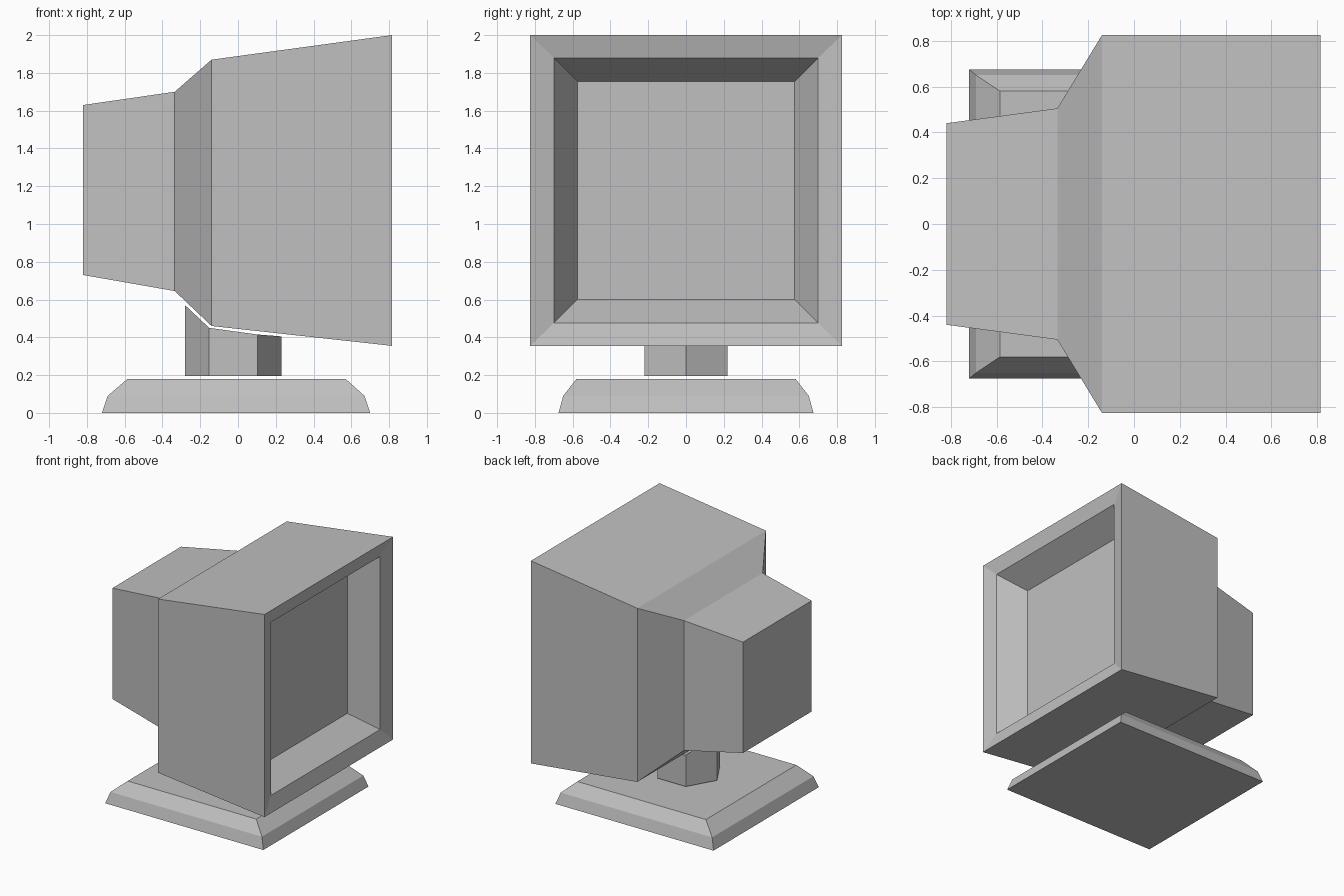
import bpy, bmesh
from math import cos, sin, radians

cube = bpy.data.objects.get("Cube")
if cube:
    bpy.data.objects.remove(cube, do_unlink=True)

grey = bpy.data.materials.new("light_grey")
grey.use_nodes = True
COLOUR = (0.53, 0.53, 0.53, 1)
grey.diffuse_color = COLOUR
grey.node_tree.nodes["Principled BSDF"].inputs["Base Color"].default_value = COLOUR


def loft(name, rings):
    """Join a sequence of matching rings into a closed, flat-shaded solid."""
    bm = bmesh.new()
    loops = [[bm.verts.new(p) for p in ring] for ring in rings]
    n = len(loops[0])
    for a, b in zip(loops, loops[1:]):
        for i in range(n):
            j = (i + 1) % n
            bm.faces.new((a[i], a[j], b[j], b[i]))
    bm.faces.new(loops[0])
    bm.faces.new(loops[-1])
    bmesh.ops.recalc_face_normals(bm, faces=bm.faces)
    mesh = bpy.data.meshes.new(name)
    bm.to_mesh(mesh)
    bm.free()
    mesh.materials.append(grey)
    obj = bpy.data.objects.new(name, mesh)
    bpy.context.collection.objects.link(obj)
    return obj


def upright_ring(x, half, low, high):
    return [(x, -half, low), (x, half, low), (x, half, high), (x, -half, high)]


def flat_ring(x0, x1, half, z):
    return [(x0, -half, z), (x1, -half, z), (x1, half, z), (x0, half, z)]


# Monitor housing from the rear cap to the front edge, then bezel and sunken screen
loft("monitor_housing", [upright_ring(*r) for r in (
    (-0.82, 0.44, 0.73, 1.63),
    (-0.335, 0.505, 0.645, 1.70),
    (-0.14, 0.825, 0.46, 1.87),
    (0.815, 0.825, 0.355, 2.0),
    (0.785, 0.70, 0.475, 1.88),
    (0.58, 0.575, 0.60, 1.755),
)])

# Stepped, bevelled foot
loft("base", [flat_ring(*r) for r in (
    (-0.72, 0.70, 0.675, 0),
    (-0.69, 0.67, 0.65, 0.09),
    (-0.585, 0.57, 0.58, 0.18),
)])

# Hexagonal neck whose top follows the underside of the housing
hexagon = [(-0.025 + 0.255 * cos(radians(60 * i)), 0.255 * sin(radians(60 * i)))
           for i in range(6)]
tops = (0.405, 0.415, 0.45, 0.57, 0.45, 0.415)
neck = loft("neck", [[(x, y, 0.195) for x, y in hexagon],
                     [(x, y, z) for (x, y), z in zip(hexagon, tops)]])
# The sloping top is not planar, so split it cleanly
bm = bmesh.new()
bm.from_mesh(neck.data)
bmesh.ops.connect_verts_nonplanar(bm, angle_limit=0.01, faces=bm.faces)
bm.to_mesh(neck.data)
bm.free()
